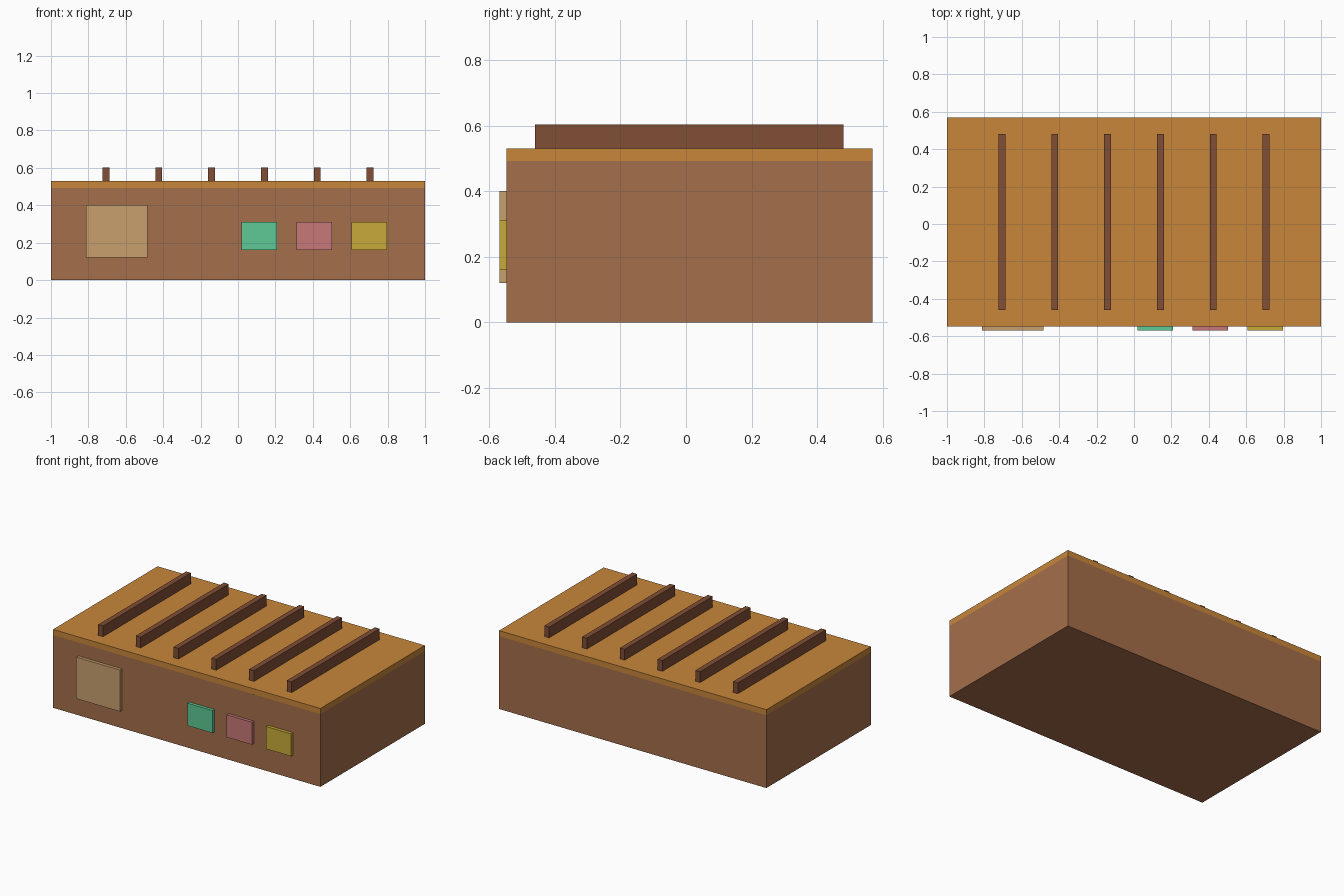
import bpy
import bmesh
from mathutils import Vector

default_cube = bpy.data.objects.get("Cube")
if default_cube:
    bpy.data.objects.remove(default_cube, do_unlink=True)


def linear(channel):
    c = channel / 255
    return c / 12.92 if c <= 0.04045 else ((c + 0.055) / 1.055) ** 2.4


def material(name, hex_code):
    colour = [linear(c) for c in bytes.fromhex(hex_code)] + [1.0]
    mat = bpy.data.materials.new(name)
    mat.use_nodes = True
    mat.diffuse_color = colour
    mat.node_tree.nodes["Principled BSDF"].inputs["Base Color"].default_value = colour
    return mat


def box(name, x, y, z, mat):
    """Box spanning the (low, high) ranges x, y and z."""
    low, high = (Vector(corner) for corner in zip(x, y, z))
    bm = bmesh.new()
    bmesh.ops.create_cube(bm, size=1)
    bmesh.ops.scale(bm, vec=high - low, verts=bm.verts)
    mesh = bpy.data.meshes.new(name)
    bm.to_mesh(mesh)
    bm.free()
    mesh.materials.append(mat)
    obj = bpy.data.objects.new(name, mesh)
    obj.location = (low + high) / 2
    bpy.context.collection.objects.link(obj)
    return obj


brown = material("warm brown", "A56E4A")
orange = material("orange wood", "C8863A")
dark = material("dark brown", "804E35")
tan = material("tan", "C8A06E")
green = material("mint green", "5EC896")
pink = material("dusty pink", "C87878")
yellow = material("mustard yellow", "C8AA3A")

FRONT, BACK = -0.548, 0.569
SEAM, TOP = 0.492, 0.53

# Main block and its lid
box("body", (-1, 1), (FRONT, BACK), (0, SEAM), brown)
box("lid", (-1, 1), (FRONT, BACK), (SEAM, TOP), orange)

# Evenly spaced ribs across the lid
for i in range(6):
    x = (i - 2.5) * 0.2824
    box(f"rib_{i + 1}", (x - 0.018, x + 0.018), (-0.46, 0.48), (TOP, 0.603), dark)

# Raised panels on the front
panel_depth = (-0.569, FRONT)
box("large_panel", (-0.812, -0.484), panel_depth, (0.12, 0.401), tan)
for i, mat in enumerate((green, pink, yellow)):
    x = 0.114 + i * 0.294
    box(f"small_panel_{i + 1}", (x - 0.094, x + 0.094), panel_depth, (0.16, 0.312), mat)
